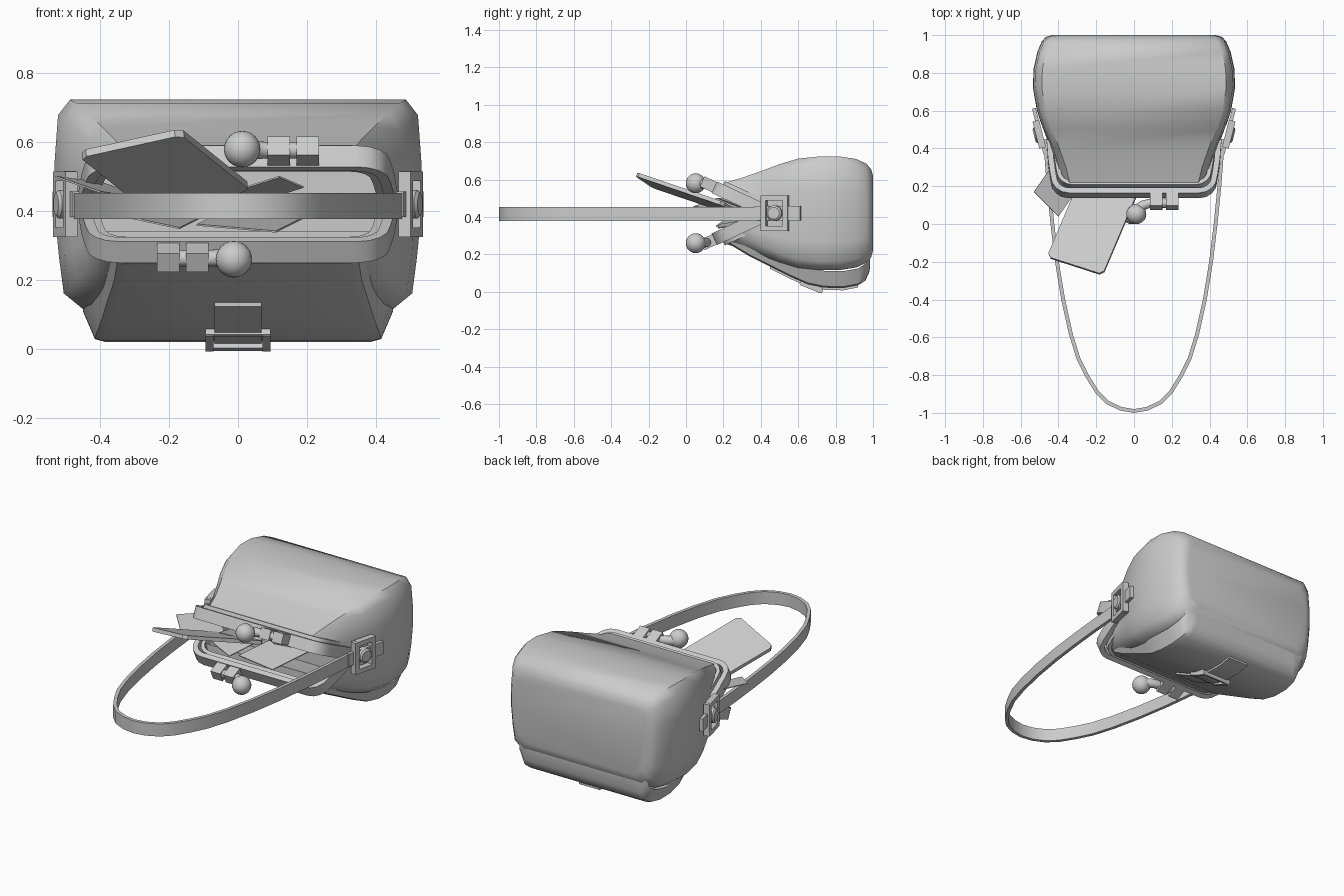
import bpy, bmesh, math
from mathutils import Vector, Matrix

if "Cube" in bpy.data.objects:
    bpy.data.objects.remove(bpy.data.objects["Cube"])

grey = bpy.data.materials.new("plain_grey")
grey.diffuse_color = (0.6, 0.6, 0.6, 1)
grey.use_nodes = True
grey.node_tree.nodes["Principled BSDF"].inputs["Base Color"].default_value = grey.diffuse_color
CZ = 0.42  # height of the hinge axis


def make(name, verts, faces, angle=35):
    me = bpy.data.meshes.new(name)
    me.from_pydata([tuple(v) for v in verts], [], faces)
    bm = bmesh.new()
    bm.from_mesh(me)
    bmesh.ops.recalc_face_normals(bm, faces=bm.faces)
    bm.to_mesh(me)
    bm.free()
    ob = bpy.data.objects.new(name, me)
    bpy.context.collection.objects.link(ob)
    me.materials.append(grey)
    bpy.ops.object.select_all(action='DESELECT')
    ob.select_set(True)
    bpy.context.view_layer.objects.active = ob
    bpy.ops.object.shade_smooth_by_angle(angle=math.radians(angle))
    return ob


def loft(name, rings, cap_start=True, cap_end=True, closed=False, angle=35):
    n, m = len(rings[0]), len(rings)
    verts = [v for r in rings for v in r]
    faces = [(i * n + j, i * n + (j + 1) % n,
              (i + 1) % m * n + (j + 1) % n, (i + 1) % m * n + j)
             for i in range(m if closed else m - 1) for j in range(n)]
    if not closed:
        if cap_start:
            faces.append(tuple(range(n)))
        if cap_end:
            faces.append(tuple(range((m - 1) * n, m * n)))
    return make(name, verts, faces, angle)


def box(name, centre, size, rot=Matrix()):
    hx, hy, hz = [s / 2 for s in size]
    sq = [(-1, -1), (1, -1), (1, 1), (-1, 1)]
    return loft(name, [[Vector(centre) + rot @ Vector((a * hx, b * hy, c * hz))
                        for a, b in sq] for c in (-1, 1)])


def tube(name, path, radii, n=12):
    rings = []
    for i, p in enumerate(path):
        t = (path[min(i + 1, len(path) - 1)] - path[max(i - 1, 0)]).normalized()
        q = t.to_track_quat('Z', 'Y')
        rings.append([p + q @ Vector((radii[i] * math.cos(k * math.tau / n),
                                      radii[i] * math.sin(k * math.tau / n), 0)) for k in range(n)])
    return loft(name, rings)


def band(name, path, thick, width, up):
    # flat strip that follows a path, standing along the up direction
    rings = []
    for i, p in enumerate(path):
        t = (path[min(i + 1, len(path) - 1)] - path[max(i - 1, 0)]).normalized()
        s = t.cross(up).normalized() * thick / 2
        u = up * width / 2
        rings.append([p - s - u, p + s - u, p + s + u, p - s + u])
    return loft(name, rings)


def section(y, w, h, fold=0.0):
    # chamfered rectangle, slightly narrower below, sides folded back by fold
    k = min(1, (y - 0.2) * 2)
    c = 0.045
    wl = w * (1 - 0.05 * k)
    pts = [(w - c, h), (w - 0.01, h - c), (w, h * 0.4), (w + 0.002, 0), (wl + 0.014, -h * 0.5),
           (wl, -h + c), (wl - c - 0.01, -h)]
    pts += [(-x, z) for x, z in reversed(pts)]
    return [Vector((x + math.copysign(fold * 0.3 * (1 - abs(z) / h), x),
                    y + fold * (1 - abs(z) / h), CZ + z)) for x, z in pts]


# Bag body: folded mouth with an inner lining, then out to the rounded base
stations = [(0.60, 0.44, 0.22, 0), (0.42, 0.41, 0.19, 0.06), (0.23, 0.37, 0.15, 0.17),
            (0.215, 0.385, 0.165, 0.17), (0.30, 0.405, 0.19, 0.13), (0.40, 0.44, 0.225, 0.08),
            (0.50, 0.48, 0.262, 0.03), (0.60, 0.512, 0.292, 0), (0.72, 0.533, 0.304, 0),
            (0.82, 0.53, 0.304, 0), (0.91, 0.51, 0.29, 0), (0.965, 0.487, 0.265, 0),
            (0.99, 0.465, 0.235, 0), (1.0, 0.43, 0.20, 0)]
loft("bag_body", [section(*s) for s in stations], angle=50)

# Bulging pocket on the underside
pocket = [(0.24, 0.35, 0.25), (0.34, 0.36, 0.19), (0.45, 0.378, 0.135), (0.56, 0.395, 0.08),
          (0.65, 0.41, 0.04), (0.74, 0.416, 0.022), (0.84, 0.416, 0.02), (0.92, 0.41, 0.035),
          (0.96, 0.40, 0.06), (0.982, 0.385, 0.11), (0.985, 0.37, 0.19)]
loft("front_pocket", [[Vector(v) for v in ((-w - 0.035, y, z + 0.09), (-w, y, z + 0.008),
                                          (-w + 0.03, y, z), (w - 0.03, y, z),
                                          (w, y, z + 0.008), (w + 0.035, y, z + 0.09))]
                      for y, w, z in pocket], angle=45)

# Pocket tab and its buckle
tab = [Vector((0, y, z - 0.006)) for y, w, z in pocket[2:8]]
loft("pocket_tab", [[p + Vector((x, 0, z)) for x, z in
                     ((-0.068, -0.006), (0.068, -0.006), (0.068, 0.01), (-0.068, 0.01))] for p in tab])
tilt = Matrix.Rotation(math.radians(-22), 4, 'X')
for s in (-1, 1):
    box("pocket_buckle_side", (s * 0.083, 0.67, 0.028), (0.024, 0.12, 0.03), tilt)
    box("pocket_buckle_bar", (0, 0.67 + s * 0.05, 0.028 - s * 0.02), (0.19, 0.022, 0.022), tilt)

# Hinged metal frames, one tilted up and one tilted down
for s, label in ((1, "upper"), (-1, "lower")):
    ang = math.radians(25) * s
    out = Vector((0, -math.cos(ang), math.sin(ang)))
    up = Vector((0, math.sin(ang), math.cos(ang)))
    half = [(0.448, 0.02), (0.44, 0.13), (0.428, 0.22)]
    half += [(0.345 + 0.08 * math.cos(a), 0.235 + 0.08 * math.sin(a))
             for a in [math.radians(d) for d in (0, 22, 45, 67, 90)]]
    half += [(-x, d) for x, d in reversed(half)]
    path = [Vector((x, 0.45, CZ)) + out * d for x, d in half]
    band(label + "_frame", path, 0.03, 0.068, up)
    inner = [Vector((x * 0.94, 0.46, CZ)) + out * (d * 0.92) + up * 0.012 * s for x, d in half]
    band(label + "_frame_lip", inner, 0.022, 0.075, up)

    # Clasp: two blocks on a rod that curls round to a ball
    turn = Matrix.Rotation(-ang, 4, 'X')
    zc = CZ + s * 0.157
    for bx in (0.118, 0.203):
        box(label + "_clasp_block", (s * bx, 0.125, zc - s * 0.005), (0.065, 0.085, 0.06), turn)
    rod = [Vector((s * 0.21, 0.11, zc)), Vector((s * 0.085, 0.11, zc)),
           Vector((s * 0.05, 0.10, zc)), Vector((s * 0.02, 0.075, zc))]
    tube(label + "_clasp_rod", rod, [0.024, 0.024, 0.026, 0.03])
    centre = Vector((s * 0.012, 0.052, CZ + s * 0.16))
    tube(label + "_clasp_ball",
         [centre + Vector((0, 0, -0.053 * math.cos(a))) for a in [math.pi * i / 12 for i in range(13)]],
         [max(0.0005, 0.053 * math.sin(math.pi * i / 12)) for i in range(13)], 20)

# Carrying strap
side = [(0.468, 0.45), (0.464, 0.36), (0.452, 0.2), (0.432, 0.0), (0.408, -0.2), (0.375, -0.4),
        (0.335, -0.58), (0.295, -0.71), (0.245, -0.81), (0.195, -0.89), (0.14, -0.945), (0.07, -0.978)]
line = side + [(0, -0.99)] + [(-x, y) for x, y in reversed(side)]
band("carrying_strap", [Vector((x, y, 0.415)) for x, y in line], 0.02, 0.075, Vector((0, 0, 1)))

# Side buckles: square ring, pin disc and short tab leaning with the bag's side
for s in (-1, 1):
    lean = Matrix.Rotation(math.radians(-14) * s, 4, 'Z')
    mid = Vector((s * 0.502, 0.475, CZ))

    def place(o):
        return mid + lean @ Vector((s * o[0], o[1], o[2]))
    for k in (-1, 1):
        box("buckle_upright", place((0, k * 0.06, 0)), (0.036, 0.028, 0.19), lean)
        box("buckle_rail", place((0, 0, k * 0.082)), (0.036, 0.11, 0.028), lean)
    box("buckle_tab", place((-0.006, 0.015, 0)), (0.02, 0.25, 0.075), lean)
    tube("buckle_pin", [place((x, 0, 0)) for x in (-0.015, 0.02, 0.028)], [0.042, 0.042, 0.032], 16)


def sheet(name, a, b, d, thick, c=0.0):
    # flat card from corner a to corner b, extending along d, corners cut by c
    a, b, d = Vector(a), Vector(b), Vector(d)
    u, v = (b - a).normalized() * c, d.normalized() * c
    n = (b - a).cross(d).normalized() * thick / 2
    pts = [a, b, b + d, a + d]
    if c:
        pts = [a + v, a + u, b - u, b + v, b + d - v, b + d - u, a + d + u, a + d - v]
    return loft(name, [[p - n for p in pts], [p + n for p in pts]])


# Card sticking out and loose papers in the mouth
sheet("large_card", (-0.46, -0.175, 0.565), (-0.165, -0.27, 0.63), (0.2, 0.47, -0.16), 0.022, 0.02)
sheet("paper_left", (-0.53, 0.17, 0.50), (-0.40, 0.04, 0.455), (0.14, 0.2, -0.02), 0.005)
sheet("paper_middle", (-0.23, 0.15, 0.48), (-0.07, 0.15, 0.485), (-0.06, 0.25, -0.08), 0.005)
sheet("paper_right", (0.12, 0.17, 0.50), (0.19, 0.24, 0.47), (-0.22, 0.2, -0.07), 0.005)
sheet("paper_low", (-0.12, 0.18, 0.36), (0.11, 0.17, 0.34), (0.08, 0.25, 0.04), 0.005)
sheet("paper_lowest", (-0.31, 0.2, 0.38), (-0.17, 0.16, 0.35), (0.06, 0.25, 0.03), 0.005)
